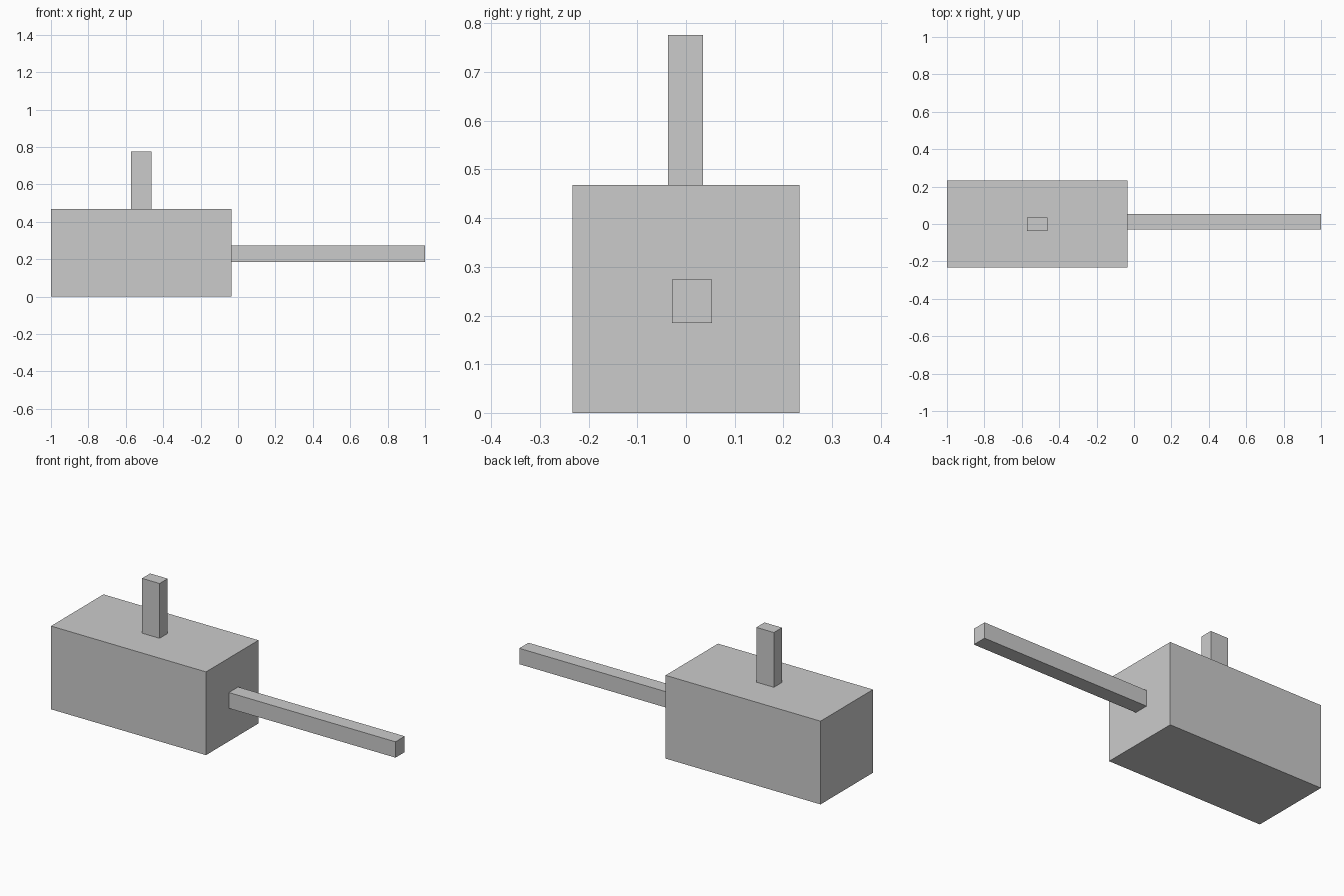
import bpy
from mathutils import Vector

if "Cube" in bpy.data.objects:
    bpy.data.objects.remove(bpy.data.objects["Cube"])


def box(name, lo, hi):
    """Axis-aligned box between two corners."""
    lo, hi = Vector(lo), Vector(hi)
    bpy.ops.mesh.primitive_cube_add(size=1)
    ob = bpy.context.object
    ob.name = name
    ob.location = (lo + hi) / 2
    ob.scale = hi - lo
    bpy.ops.object.transform_apply(location=False, rotation=False, scale=True)
    return ob


# Main block
box("body", (-1.0, -0.233, 0.0), (-0.036, 0.233, 0.468))
# Upright post on top of the block
box("top_post", (-0.571, -0.037, 0.468), (-0.462, 0.035, 0.776))
# Long bar projecting from the right end
box("side_bar", (-0.036, -0.029, 0.185), (1.0, 0.053, 0.274))
